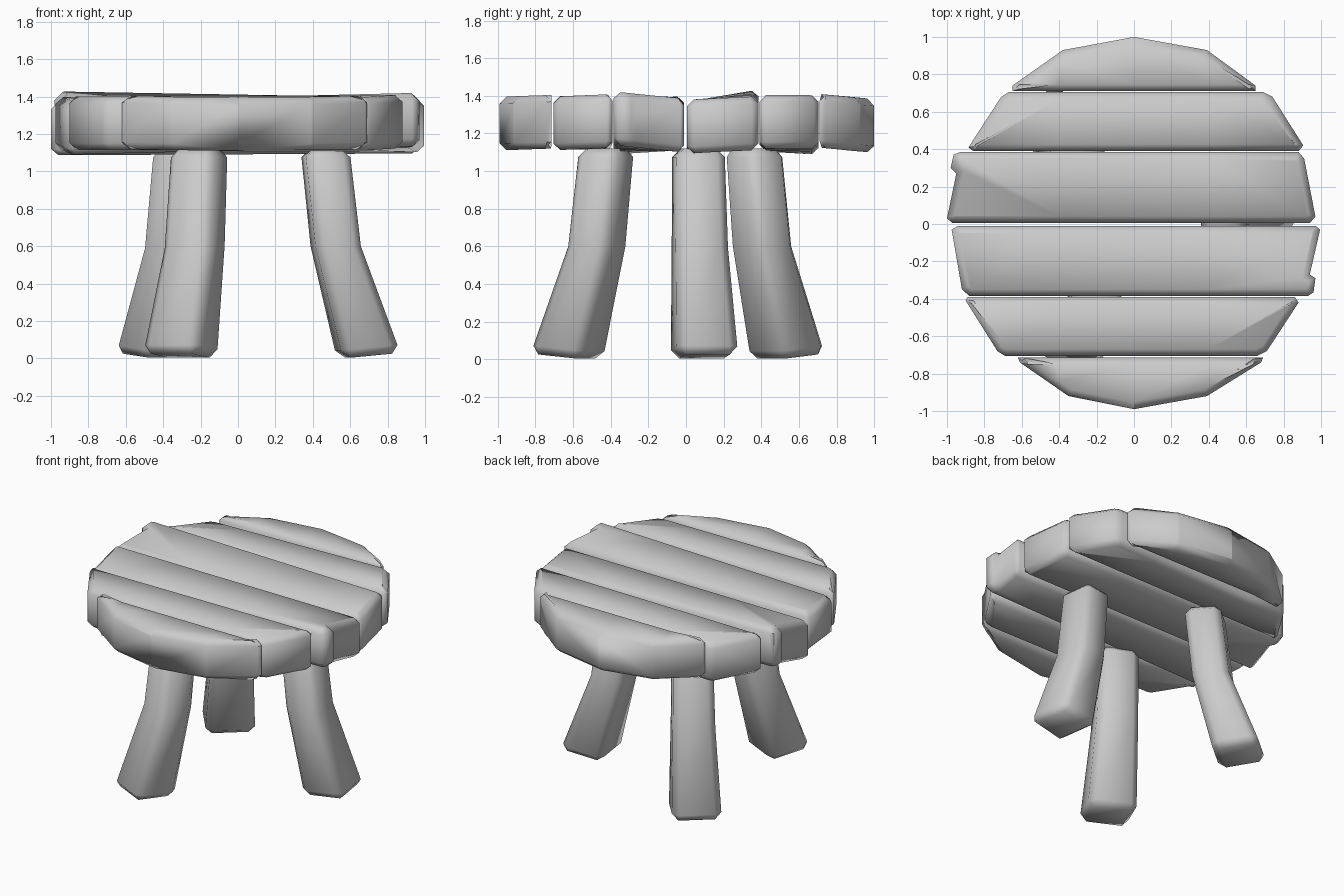
import bpy, bmesh, math
from mathutils import Vector, Matrix

if "Cube" in bpy.data.objects:
    bpy.data.objects.remove(bpy.data.objects["Cube"], do_unlink=True)

grey = bpy.data.materials.new("plain_grey")
grey.use_nodes = True
grey.diffuse_color = (0.6, 0.6, 0.6, 1)
grey.node_tree.nodes["Principled BSDF"].inputs["Base Color"].default_value = (0.6, 0.6, 0.6, 1)


def finish(bm, name):
    bmesh.ops.recalc_face_normals(bm, faces=bm.faces)
    mesh = bpy.data.meshes.new(name)
    bm.to_mesh(mesh)
    bm.free()
    mesh.materials.append(grey)
    obj = bpy.data.objects.new(name, mesh)
    bpy.context.collection.objects.link(obj)
    bpy.ops.object.select_all(action='DESELECT')
    obj.select_set(True)
    bpy.context.view_layer.objects.active = obj
    bpy.ops.object.shade_smooth_by_angle(angle=math.radians(50))


def plank(name, outline, heights):
    """Slab with softened rims; heights = top z at left-front, left-back, right-front, right-back."""
    bm = bmesh.new()
    base = bm.faces.new([bm.verts.new((x, y, -0.285)) for x, y in outline])
    top = bmesh.ops.extrude_face_region(bm, geom=[base])["geom"]
    bmesh.ops.translate(bm, vec=(0, 0, 0.285), verts=[v for v in top if isinstance(v, bmesh.types.BMVert)])
    bmesh.ops.recalc_face_normals(bm, faces=bm.faces)
    rims = [e for e in bm.edges if abs(e.verts[0].co.z - e.verts[1].co.z) < 0.01]
    bmesh.ops.bevel(bm, geom=rims, offset=0.036, segments=1, profile=0.5,
                    affect='EDGES', clamp_overlap=False)
    # Cross cuts let the board warp evenly
    for cut in (-0.4, 0, 0.4):
        bmesh.ops.bisect_plane(bm, geom=bm.verts[:] + bm.edges[:] + bm.faces[:],
                               plane_co=(cut, 0, 0), plane_no=(1, 0, 0))
    ys = [p[1] for p in outline]
    lf, lb, rf, rb = heights
    for v in bm.verts:
        u = (v.co.x + 1) / 2
        w = (v.co.y - min(ys)) / (max(ys) - min(ys))
        v.co.z += (1 - u) * ((1 - w) * lf + w * lb) + u * ((1 - w) * rf + w * rb)
    finish(bm, name)


# Seat boards, front to back
plank("seat_board_front",
      [(-.62, -.715), (-.61, -.74), (-.35, -.92), (0, -.99), (.39, -.92), (.68, -.74), (.69, -.715)],
      (1.395, 1.405, 1.395, 1.405))
plank("seat_board_front_middle",
      [(-.89, -.39), (-.9, -.41), (-.73, -.68), (-.69, -.705), (.66, -.705), (.71, -.68), (.88, -.42), (.86, -.39)],
      (1.4, 1.4, 1.395, 1.41))
plank("seat_board_centre_front",
      [(-.94, -.01), (-.975, -.03), (-.92, -.35), (-.88, -.385), (.93, -.385), (.96, -.365),
       (.97, -.29), (.94, -.27), (.995, -.03), (.97, -.01)],
      (1.37, 1.4, 1.425, 1.385))
plank("seat_board_centre_back",
      [(-.97, .005), (-1, .03), (-.95, .27), (-.98, .3), (-.965, .37), (-.93, .385),
       (.88, .385), (.91, .35), (.97, .04), (.94, .005)],
      (1.365, 1.435, 1.38, 1.395))
plank("seat_board_back_middle",
      [(-.86, .39), (-.885, .41), (-.71, .68), (-.67, .705), (.69, .705), (.74, .68), (.905, .42), (.88, .39)],
      (1.39, 1.365, 1.405, 1.41))
plank("seat_board_back",
      [(-.65, .71), (-.65, .74), (-.38, .93), (0, 1), (.39, .93), (.65, .74), (.65, .71)],
      (1.41, 1.385, 1.41, 1.38))


def leg(name, degrees):
    """Bent square post; each ring = inner radius, inner z, outer radius, outer z, half width."""
    rings = [(.55, 0, .86, .03, .165), (.405, .6, .65, .6, .14), (.35, 1.12, .59, 1.12, .13)]
    turn = Matrix.Rotation(math.radians(degrees), 4, 'Z')
    bm = bmesh.new()
    loops = []
    for ri, zi, ro, zo, h in rings:
        corners = [(ri, -h, zi), (ro, -h, zo), (ro, h, zo), (ri, h, zi)]
        loops.append([bm.verts.new(turn @ Vector(c)) for c in corners])
    for a, b in zip(loops, loops[1:]):
        for i in range(4):
            j = (i + 1) % 4
            bm.faces.new((a[i], a[j], b[j], b[i]))
    bm.faces.new(loops[0])
    bm.faces.new(loops[-1])
    bmesh.ops.recalc_face_normals(bm, faces=bm.faces)
    # Soften long corners and ends, but leave the bend ring alone
    edges = [e for e in bm.edges if not all(v in loops[1] for v in e.verts)]
    bmesh.ops.bevel(bm, geom=edges, offset=0.045, segments=1, profile=0.5, affect='EDGES')
    finish(bm, name)


leg("front_leg", -116)
leg("left_leg", 8)
leg("back_leg", 130)
